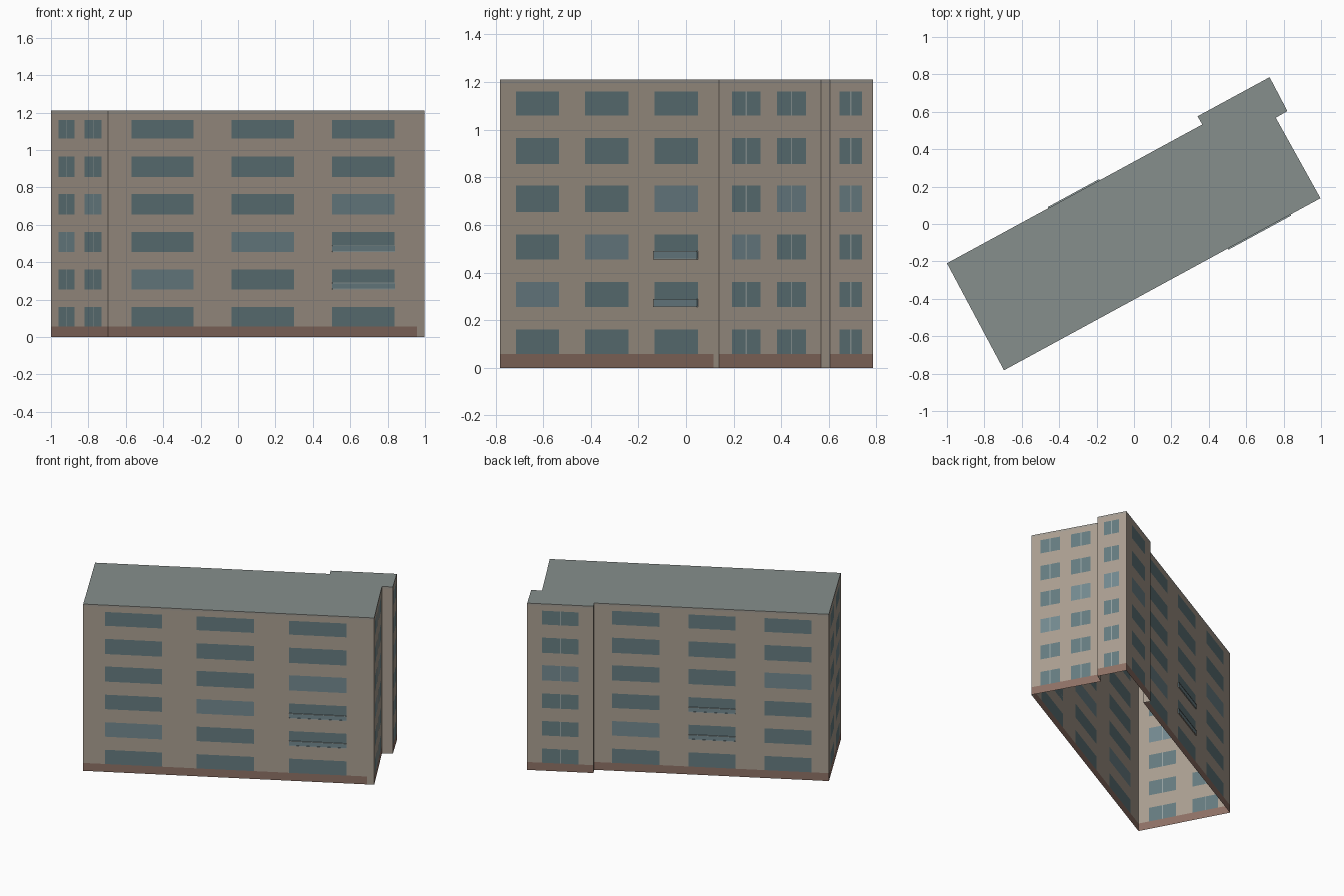
import bpy, bmesh
from mathutils import Vector

if "Cube" in bpy.data.objects:
    bpy.data.objects.remove(bpy.data.objects["Cube"])

def material(name, rgb):
    m = bpy.data.materials.new(name)
    m.diffuse_color = (*rgb, 1)
    m.use_nodes = True
    m.node_tree.nodes["Principled BSDF"].inputs["Base Color"].default_value = m.diffuse_color
    return m

WALL, PLINTH, GLASS, PALE, FRAME, ROOF, CAP = range(7)
MATS = [material("plaster", (.40, .34, .28)), material("brick_plinth", (.27, .165, .13)),
        material("glass", (.13, .20, .215)), material("pale_glass", (.17, .25, .275)),
        material("window_frame", (.30, .36, .36)), material("roof_felt", (.24, .275, .265)),
        material("roof_edge", (.36, .33, .29))]
TOP, EDGE, BASE = 1.21, 1.195, .057
ROWS = [(.057, .16), (.255, .36), (.455, .56), (.655, .765), (.855, .965), (1.06, 1.16)]

def make_object(name, bm):
    mesh = bpy.data.meshes.new(name)
    bm.to_mesh(mesh)
    bm.free()
    for m in MATS:
        mesh.materials.append(m)
    ob = bpy.data.objects.new(name, mesh)
    bpy.context.collection.objects.link(ob)
    return ob

def wall(name, a, b, cols=(), pale=(), split=False, plinth_end=1.0):
    """Flush facade sheet from a to b, cut into a grid and coloured per cell."""
    a, b = Vector((*a, 0)), Vector((*b, 0))
    half = .003 / (b - a).length
    mids = [(c[0] + c[1]) / 2 for c in cols] if split else []
    us = {0.0, 1.0, plinth_end} | {u for c in cols for u in c}
    us |= {m + s * half for m in mids for s in (-1, 1)}
    vs = {0.0, BASE, EDGE, TOP} | ({v for r in ROWS for v in r} if cols else set())
    us, vs = sorted(us), sorted(vs)

    def kind(u, v):
        for i, c in enumerate(cols):
            for j, r in enumerate(ROWS):
                if c[0] < u < c[1] and r[0] < v < r[1]:
                    if split and abs(u - mids[i]) < half:
                        return FRAME
                    return PALE if (i, j) in pale else GLASS
        if v > EDGE:
            return CAP
        return PLINTH if v < BASE and u < plinth_end else WALL

    bm = bmesh.new()
    grid = [[bm.verts.new(a.lerp(b, u) + Vector((0, 0, v))) for v in vs] for u in us]
    for i in range(len(us) - 1):
        for j in range(len(vs) - 1):
            f = bm.faces.new((grid[i][j], grid[i + 1][j], grid[i + 1][j + 1], grid[i][j + 1]))
            f.material_index = kind((us[i] + us[i + 1]) / 2, (vs[j] + vs[j + 1]) / 2)
    make_object(name, bm)

def balcony(name, a, b, col, row):
    """Shallow glazed railing with a top and bottom rail, just proud of the wall."""
    a, b = Vector((*a, 0)), Vector((*b, 0))
    out = (b - a).cross(Vector((0, 0, 1))).normalized()
    p, q = a.lerp(b, col[0]), a.lerp(b, col[1])
    z0, z1 = ROWS[row][0], ROWS[row][0] + .035
    bm = bmesh.new()
    for lo, hi, depth, mat in ((z0, z0 + .004, .007, FRAME), (z0 + .004, z1 - .004, .005, PALE),
                               (z1 - .004, z1, .007, FRAME)):
        ring = [p, q, q + out * depth, p + out * depth]
        base = bm.faces.new([bm.verts.new(v + Vector((0, 0, lo))) for v in ring])
        ext = bmesh.ops.extrude_face_region(bm, geom=[base])["geom"]
        bmesh.ops.translate(bm, vec=(0, 0, hi - lo),
                            verts=[g for g in ext if isinstance(g, bmesh.types.BMVert)])
        for f in bm.faces:
            if f.calc_center_median().z >= lo:
                f.material_index = mat
    bmesh.ops.recalc_face_normals(bm, faces=bm.faces)
    make_object(name, bm)

# footprint, counter-clockwise
A, B, C, D = (-1, -.21), (-.695, -.782), (.997, .138), (.758, .568)
E, F, G, H = (.82, .604), (.725, .785), (.34, .576), (.365, .532)

# long facades
front_cols = [(.074, .27), (.39, .587), (.707, .905)]
back_cols = [(.077, .278), (.402, .603), (.726, .927)]
wall("front_wall", B, C, front_cols, {(0, 1), (1, 2), (2, 3)}, plinth_end=.976)
wall("back_wall", H, A, back_cols, {(0, 1), (2, 3)})

# end walls and the projecting stair bay
wall("left_end_wall", A, B, [(.13, .41), (.59, .885)], {(0, 2), (1, 3)}, True)
wall("right_end_wall", C, D, [(.128, .407), (.57, .85)], {(0, 2), (1, 3)}, True)
wall("bay_front_return", D, E, plinth_end=0.0)
wall("bay_end_wall", E, F, [(.22, .75)], {(0, 3)}, True)
wall("bay_back_wall", F, G, [(.227, .773)], {(0, 3)}, True)
wall("bay_back_return", G, H, plinth_end=0.0)

# balcony railings on the second and third floors
for row in (1, 2):
    balcony(f"front_balcony_{row}", B, C, front_cols[2], row)
    balcony(f"back_balcony_{row}", H, A, back_cols[1], row)

# flat roof; the underside of the building is open
bm = bmesh.new()
bm.faces.new([bm.verts.new((*p, TOP)) for p in (A, B, C, D, E, F, G, H)]).material_index = ROOF
make_object("flat_roof", bm)
